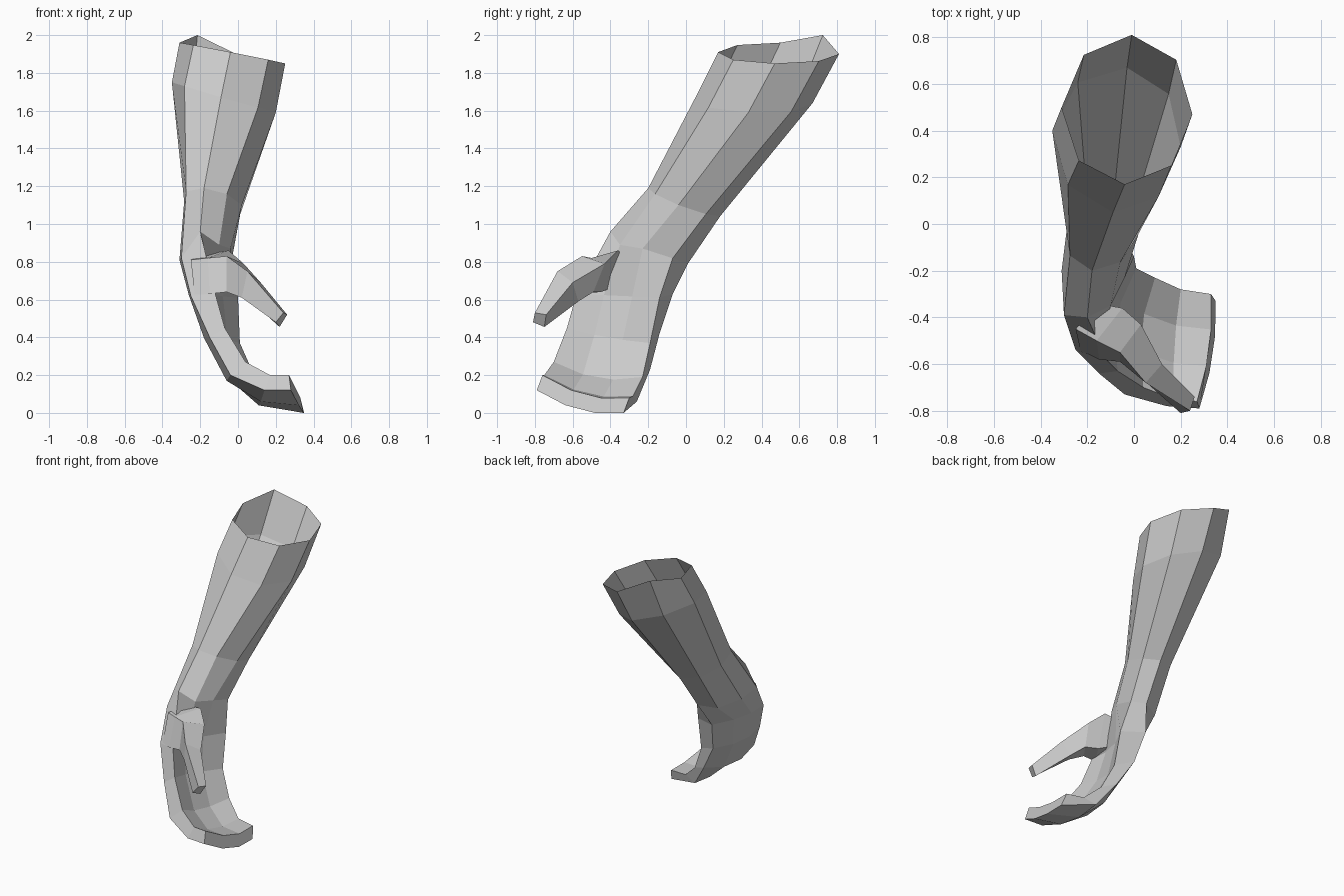
import bpy, bmesh
from mathutils import Vector as V

if "Cube" in bpy.data.objects:
    bpy.data.objects.remove(bpy.data.objects["Cube"])


def loft(name, rings, cap_start=False, cap_end=True):
    """Skin a list of equally sized closed rings."""
    bm = bmesh.new()
    loops = [[bm.verts.new(p) for p in ring] for ring in rings]
    for lo, hi in zip(loops, loops[1:]):
        n = len(lo)
        for i in range(n):
            j = (i + 1) % n
            bm.faces.new((lo[i], lo[j], hi[j], hi[i]))
    if cap_start:
        bm.faces.new(loops[0])
    if cap_end:
        bm.faces.new(loops[-1])
    bmesh.ops.recalc_face_normals(bm, faces=bm.faces)
    me = bpy.data.meshes.new(name)
    bm.to_mesh(me)
    bm.free()
    ob = bpy.data.objects.new(name, me)
    bpy.context.collection.objects.link(ob)
    return ob


def arm_ring(front, right, back, left):
    """Eight-sided oval through four compass points."""
    f, r, b, l = map(V, (front, right, back, left))
    c, k = (f + r + b + l) / 4, 0.7071
    u, v = (b - f) / 2, (r - l) / 2
    return [f, c + k * (v - u), r, c + k * (u + v), b, c + k * (u - v), l, c - k * (u + v)]


def hand_ring(fi, bi, bo, fo, bulge):
    """Flat slab section: palm side fi-bi, knuckle side bo-fo, both bowed by bulge."""
    fi, bi, bo, fo, g = map(V, (fi, bi, bo, fo, bulge))
    return [fi, fi.lerp(bi, .33) + g, fi.lerp(bi, .67) + g, bi,
            bo, bo.lerp(fo, .33) + g, bo.lerp(fo, .67) + g, fo]


# forearm, open at the elbow end
arm = [
    arm_ring((-.04, .17, 1.91), (.25, .47, 1.85), (-.01, .81, 1.9), (-.31, .5, 1.96)),
    arm_ring((-.09, .05, 1.67), (.2, .33, 1.59), (-.03, .67, 1.64), (-.35, .4, 1.75)),
    arm_ring((-.18, -.2, 1.19), (.02, -.04, 1.1), (-.08, .18, 1.04), (-.285, 0, 1.12)),
    arm_ring((-.2, -.4, .96), (-.04, -.23, .87), (-.1, .01, .79), (-.31, -.2, .81)),
]
arm[0][5].z = 2.0
arm[3][1] = V((-.1, -.35, .89))
arm[3][7] = V((-.3, -.39, .82))

# palm and joined, curled fingers
hand = [
    hand_ring((-.12, -.58, .63), (0, -.14, .61), (-.16, -.07, .63), (-.25, -.54, .62), (-.04, 0, 0)),
    hand_ring((-.07, -.63, .45), (.01, -.19, .37), (-.12, -.14, .42), (-.15, -.64, .4), (-.04, 0, -.01)),
    hand_ring((.04, -.7, .27), (.09, -.23, .19), (-.01, -.19, .23), (-.04, -.73, .2), (-.03, 0, -.04)),
    hand_ring((.17, -.75, .2), (.2, -.28, .09), (.11, -.26, .06), (.14, -.78, .12), (-.01, 0, -.04)),
    hand_ring((.27, -.76, .2), (.33, -.3, .08), (.35, -.33, 0), (.28, -.79, .12), (.02, 0, -.04)),
]
for p in hand[-1] + hand[-2]:
    p.z = max(p.z, 0)
loft("forearm_and_hand", arm + hand)

# thumb, four-sided, its root webbed into the palm
loft("thumb", [
    [(-.25, -.45, .81), (-.16, -.34, .84), (-.14, -.4, .66), (-.23, -.54, .63)],
    [(-.16, -.5, .82), (-.05, -.36, .86), (-.07, -.45, .64), (-.15, -.58, .63)],
    [(-.06, -.55, .83), (.03, -.43, .79), (.01, -.49, .64), (-.06, -.59, .64)],
    [(.05, -.68, .75), (.12, -.6, .69), (.07, -.57, .59), (.02, -.65, .61)],
    [(.24, -.8, .53), (.26, -.74, .52), (.22, -.75, .455), (.2, -.81, .48)],
], cap_start=True)
